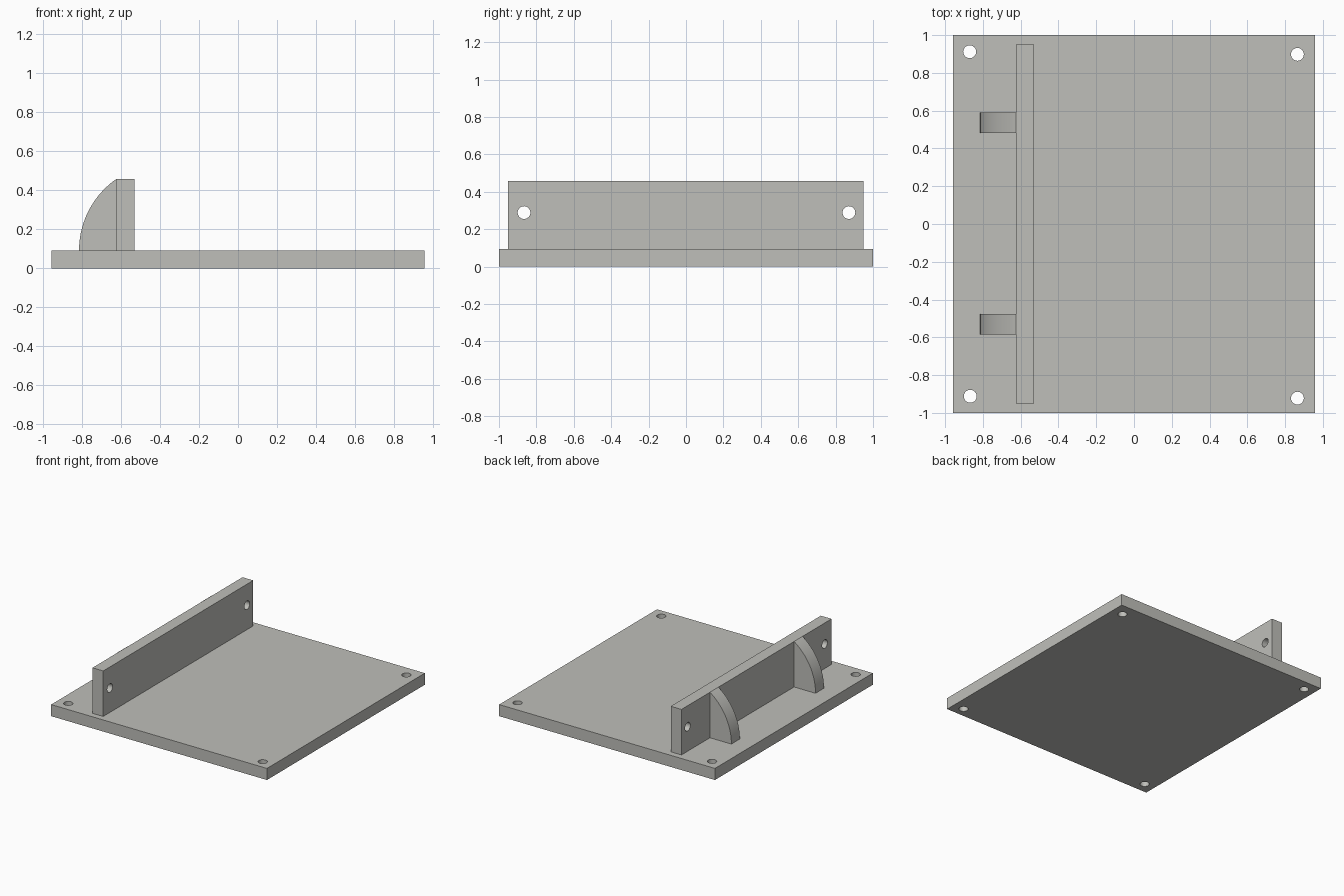
import bpy, bmesh, math
from mathutils import Matrix, Vector

if "Cube" in bpy.data.objects:
    bpy.data.objects.remove(bpy.data.objects["Cube"])

grey = bpy.data.materials.new("light_grey")
grey.diffuse_color = (0.52, 0.52, 0.49, 1)
grey.use_nodes = True
grey.node_tree.nodes["Principled BSDF"].inputs["Base Color"].default_value = grey.diffuse_color


def add_object(name, bm):
    bmesh.ops.recalc_face_normals(bm, faces=bm.faces)
    mesh = bpy.data.meshes.new(name)
    bm.to_mesh(mesh)
    bm.free()
    mesh.materials.append(grey)
    obj = bpy.data.objects.new(name, mesh)
    bpy.context.collection.objects.link(obj)
    return obj


def smooth(obj):
    bpy.ops.object.select_all(action='DESELECT')
    obj.select_set(True)
    bpy.context.view_layer.objects.active = obj
    bpy.ops.object.shade_smooth_by_angle(angle=math.radians(30))


def box(name, lo, hi):
    bm = bmesh.new()
    lo, hi = Vector(lo), Vector(hi)
    size = hi - lo
    bmesh.ops.create_cube(bm, size=1, matrix=Matrix.Translation((lo + hi) / 2)
                          @ Matrix.Diagonal((*size, 1)))
    return add_object(name, bm)


def drill(obj, centres, axis):
    """Cut round holes through obj along the given axis."""
    bm = bmesh.new()
    turn = Matrix.Rotation(math.pi / 2, 4, 'Y') if axis == 'X' else Matrix()
    for c in centres:
        bmesh.ops.create_cone(bm, cap_ends=True, segments=40, radius1=HOLE_R,
                              radius2=HOLE_R, depth=0.3,
                              matrix=Matrix.Translation(c) @ turn)
    cutter = add_object(obj.name + "_cutter", bm)
    mod = obj.modifiers.new("holes", 'BOOLEAN')
    mod.operation, mod.object, mod.solver = 'DIFFERENCE', cutter, 'EXACT'
    bpy.context.view_layer.objects.active = obj
    bpy.ops.object.modifier_apply(modifier=mod.name)
    bpy.data.objects.remove(cutter)
    smooth(obj)


HOLE_R = 0.034
BASE_TOP, WALL_TOP = 0.093, 0.458
WALL_BACK, WALL_FRONT = -0.625, -0.53

# Base plate with four corner holes
base = box("base_plate", (-0.957, -1, 0), (0.957, 1, BASE_TOP))
drill(base, [(-0.87, 0.912, 0.05), (0.865, 0.898, 0.05),
             (-0.867, -0.912, 0.05), (0.865, -0.922, 0.05)], 'Z')

# Upright wall with two end holes
wall = box("upright_wall", (WALL_BACK, -0.951, BASE_TOP), (WALL_FRONT, 0.95, WALL_TOP))
drill(wall, [((WALL_BACK + WALL_FRONT) / 2, y, 0.289) for y in (-0.866, 0.871)], 'X')

# Curved support ribs behind the wall
RIB_FOOT = -0.815
run, rise = WALL_BACK - RIB_FOOT, WALL_TOP - BASE_TOP
radius = (run ** 2 + rise ** 2) / (2 * run)
sweep = math.asin(rise / radius)
STEPS = 24
for name, y0, y1 in (("rear_rib", 0.482, 0.589), ("front_rib", -0.584, -0.477)):
    bm = bmesh.new()
    profile = [(WALL_BACK, BASE_TOP)]
    for i in range(STEPS + 1):
        a = sweep * i / STEPS
        profile.append((RIB_FOOT + radius * (1 - math.cos(a)),
                        BASE_TOP + radius * math.sin(a)))
    face = bm.faces.new([bm.verts.new((x, y0, z)) for x, z in profile])
    ext = bmesh.ops.extrude_face_region(bm, geom=[face])
    bmesh.ops.translate(bm, vec=(0, y1 - y0, 0),
                        verts=[v for v in ext["geom"] if isinstance(v, bmesh.types.BMVert)])
    # Keep the starting cap so the rib is closed
    if not face.is_valid or any(e.is_boundary for e in bm.edges):
        bmesh.ops.holes_fill(bm, edges=[e for e in bm.edges if e.is_boundary], sides=0)
    smooth(add_object(name, bm))
